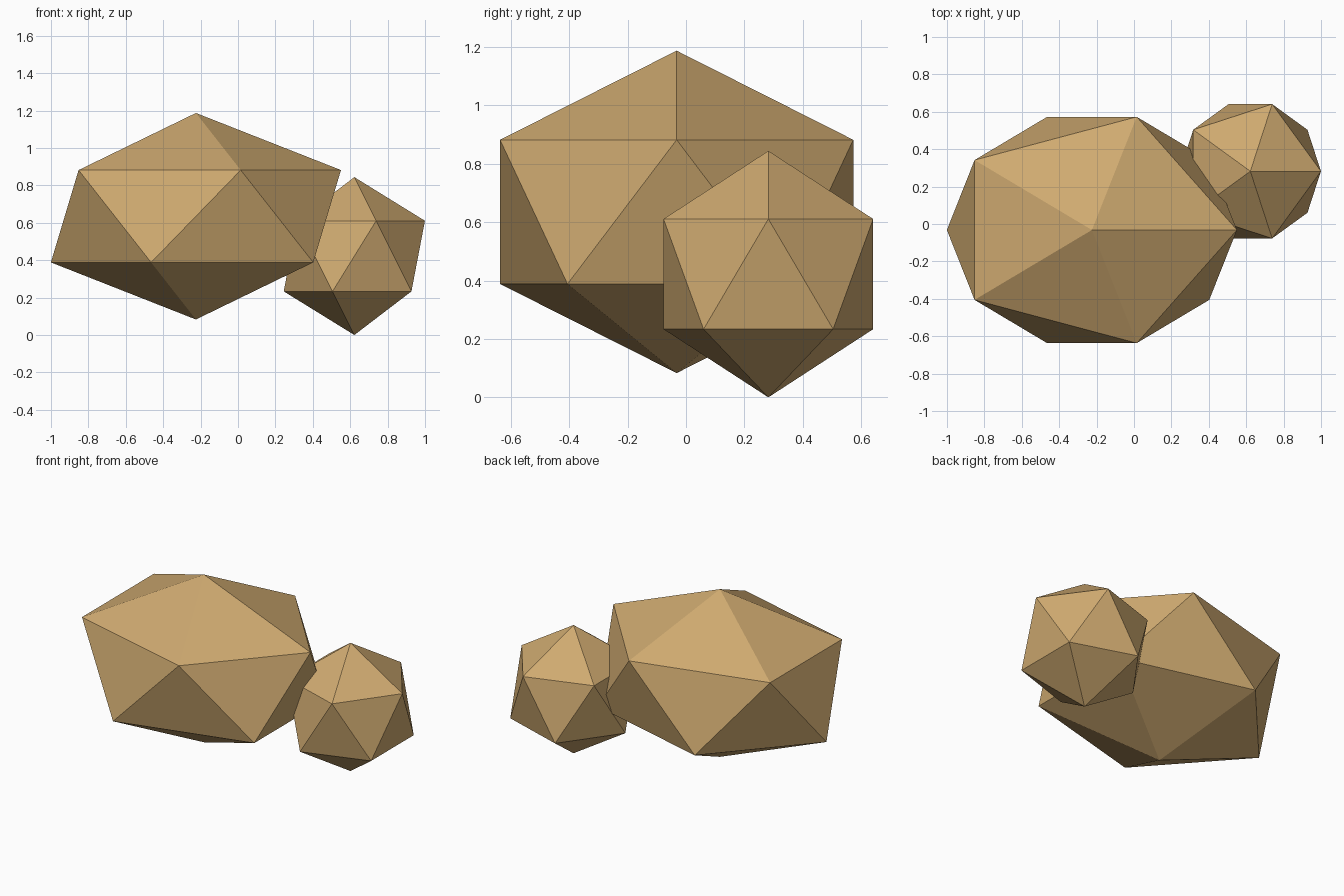
import bpy

if "Cube" in bpy.data.objects:
    bpy.data.objects.remove(bpy.data.objects["Cube"])

# Single sandstone colour
stone = bpy.data.materials.new("tan_stone")
stone.diffuse_color = (0.62, 0.40, 0.162, 1.0)
stone.use_nodes = True
stone.node_tree.nodes["Principled BSDF"].inputs["Base Color"].default_value = stone.diffuse_color


def rock(name, centre, radii):
    """Faceted twenty-sided boulder stretched to the given radii."""
    bpy.ops.mesh.primitive_ico_sphere_add(subdivisions=1, radius=1, location=centre)
    obj = bpy.context.object
    obj.name = name
    obj.scale = radii
    bpy.ops.object.transform_apply(location=False, rotation=False, scale=True)
    obj.data.materials.append(stone)
    bpy.ops.object.shade_flat()
    return obj


# Large flattened boulder and the smaller round one beside it
rock("large_rock", (-0.225, -0.032, 0.635), (0.867, 0.711, 0.552))
rock("small_rock", (0.622, 0.282, 0.422), (0.422, 0.422, 0.422))
